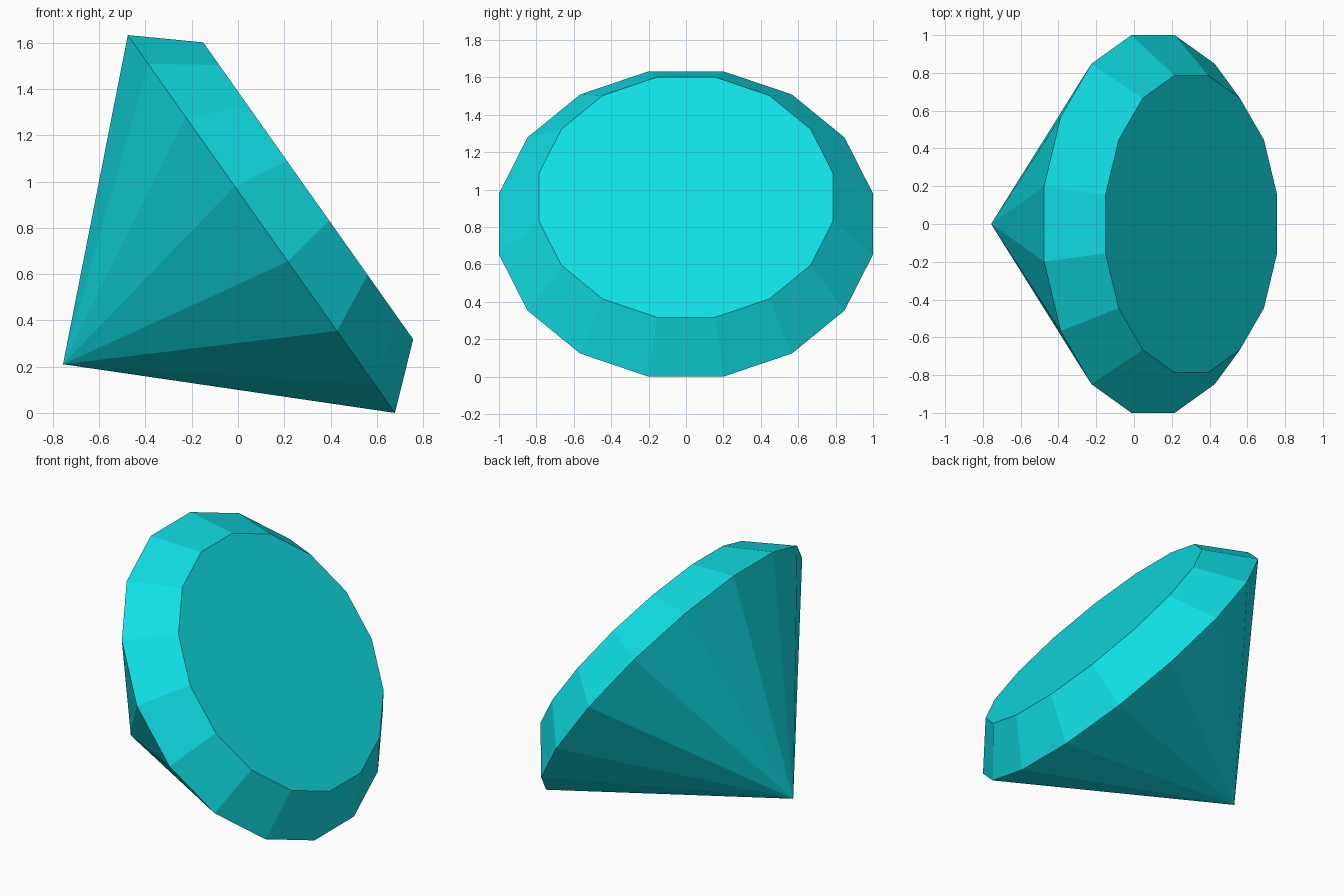
import bpy, bmesh, math
from mathutils import Matrix

if "Cube" in bpy.data.objects:
    bpy.data.objects.remove(bpy.data.objects["Cube"])

SIDES = 16
FLAT = math.cos(math.pi / SIDES)          # apothem / circumradius
TILT = math.radians(54.74)                # gem leans towards +x

mat = bpy.data.materials.new("cyan gem")
mat.diffuse_color = (0.005, 0.74, 0.79, 1)
mat.use_nodes = True
mat.node_tree.nodes["Principled BSDF"].inputs["Base Color"].default_value = mat.diffuse_color

bm = bmesh.new()


def ring(apothem, z):
    r = apothem / FLAT
    return [bm.verts.new((r * math.cos((i + 0.5) * math.tau / SIDES),
                          r * math.sin((i + 0.5) * math.tau / SIDES), z))
            for i in range(SIDES)]


# Girdle, table and pointed tip
girdle = ring(1.0, 0.0)
table = ring(0.786, 0.248)
tip = bm.verts.new((0, 0, -1.05))

# Table face, crown facets and pavilion facets
bm.faces.new(table)
for i in range(SIDES):
    j = (i + 1) % SIDES
    bm.faces.new((girdle[i], girdle[j], table[j], table[i]))
    bm.faces.new((girdle[j], girdle[i], tip))

# Rest the gem on its lowest facet
bm.transform(Matrix.Translation((0.101, 0, math.sin(TILT))) @ Matrix.Rotation(TILT, 4, 'Y'))
bmesh.ops.recalc_face_normals(bm, faces=bm.faces)

mesh = bpy.data.meshes.new("gem")
bm.to_mesh(mesh)
bm.free()
mesh.materials.append(mat)
bpy.context.collection.objects.link(bpy.data.objects.new("gem", mesh))
